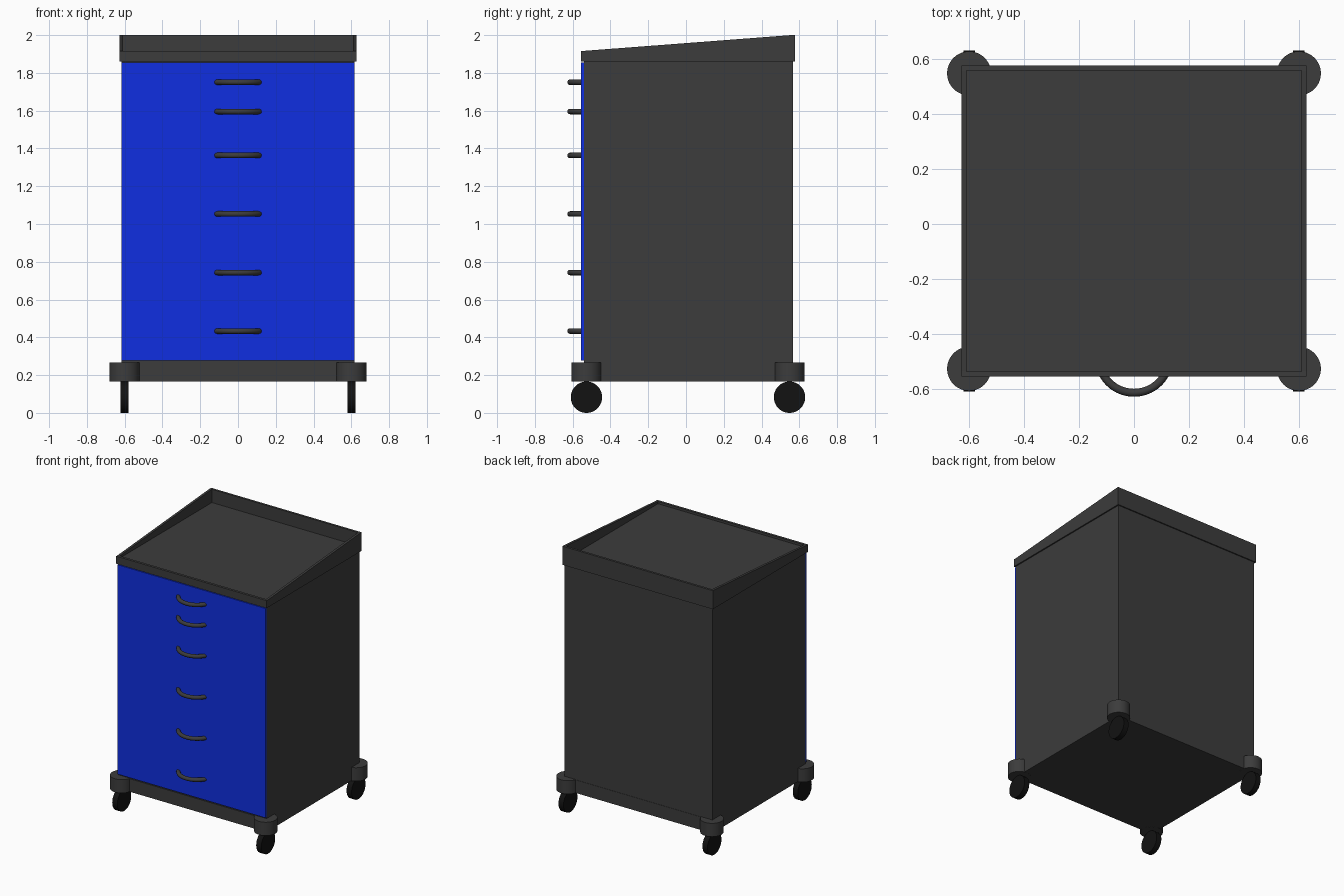
import bpy, bmesh, math
from mathutils import Matrix, Vector

if "Cube" in bpy.data.objects:
    bpy.data.objects.remove(bpy.data.objects["Cube"])


def material(name, rgb):
    m = bpy.data.materials.new(name)
    m.diffuse_color = (*rgb, 1)
    m.use_nodes = True
    m.node_tree.nodes["Principled BSDF"].inputs["Base Color"].default_value = m.diffuse_color
    return m


DARK = material("dark_grey", (0.045, 0.045, 0.045))
BLUE = material("blue", (0.005, 0.028, 0.75))
BLACK = material("black_rubber", (0.006, 0.006, 0.006))


def finish(name, bm, mat, smooth=False):
    bmesh.ops.recalc_face_normals(bm, faces=bm.faces)
    me = bpy.data.meshes.new(name)
    bm.to_mesh(me)
    bm.free()
    ob = bpy.data.objects.new(name, me)
    bpy.context.collection.objects.link(ob)
    me.materials.append(mat)
    if smooth:
        bpy.ops.object.select_all(action='DESELECT')
        ob.select_set(True)
        bpy.context.view_layer.objects.active = ob
        bpy.ops.object.shade_smooth_by_angle(angle=math.radians(40))
    return ob


def box(name, lo, hi, mat):
    lo, hi = Vector(lo), Vector(hi)
    bm = bmesh.new()
    bmesh.ops.create_cube(bm, size=1, matrix=Matrix.Translation((lo + hi) / 2)
                          @ Matrix.Diagonal((*(hi - lo), 1)))
    return finish(name, bm, mat)


def cylinder(name, centre, radius, depth, mat, axis='Z'):
    rot = Matrix.Rotation(math.pi / 2, 4, 'Y') if axis == 'X' else Matrix()
    bm = bmesh.new()
    bmesh.ops.create_cone(bm, cap_ends=True, segments=48, radius1=radius,
                          radius2=radius, depth=depth,
                          matrix=Matrix.Translation(centre) @ rot)
    return finish(name, bm, mat, True)


# Cabinet body, drawer face and base
box("cabinet_body", (-0.617, -0.54, 0.265), (0.617, 0.567, 1.86), DARK)
box("drawer_face", (-0.617, -0.555, 0.278), (0.617, -0.54, 1.855), BLUE)
box("base", (-0.617, -0.545, 0.167), (0.617, 0.569, 0.265), DARK)

# Corner bumpers and wheels
for fb, y in (("front", -0.527), ("back", 0.548)):
    for lr, x in (("left", -0.6), ("right", 0.6)):
        cylinder(f"{fb}_{lr}_bumper", (x, y, 0.2165), 0.08, 0.101, DARK)
        cylinder(f"{fb}_{lr}_wheel", (x, y, 0.083), 0.083, 0.042, BLACK, 'X')

# Sloped top tray: side profile extruded across the width
profile = [(-0.555, 1.86), (0.576, 1.86), (0.576, 2.0), (0.556, 2.0),
           (-0.535, 1.917), (-0.555, 1.917)]
bm = bmesh.new()
face = bm.faces.new([bm.verts.new((-0.627, y, z)) for y, z in profile])
ext = bmesh.ops.extrude_face_region(bm, geom=[face])["geom"]
bmesh.ops.translate(bm, vec=(1.254, 0, 0),
                    verts=[v for v in ext if isinstance(v, bmesh.types.BMVert)])
tray = finish("top_tray", bm, DARK)

# Recess cut into the tray
cutter = box("tray_cutter", (-0.609, -0.536, 1.9), (0.609, 0.559, 2.2), DARK)
cutter.hide_render = True
mod = tray.modifiers.new("recess", 'BOOLEAN')
mod.operation = 'DIFFERENCE'
mod.solver = 'EXACT'
mod.object = cutter
bpy.context.view_layer.objects.active = tray
bpy.ops.object.modifier_apply(modifier=mod.name)
bpy.data.objects.remove(cutter)


# Curved bar handles: round section swept along an arc
def handle(name, z, radius=0.129, tube=0.0145, yc=-0.485, steps=28, sides=16):
    half = math.acos((-0.545 - yc) / -radius)
    bm = bmesh.new()
    rings = []
    for i in range(steps + 1):
        a = half * (2 * i / steps - 1)
        ring = []
        for j in range(sides):
            b = 2 * math.pi * j / sides
            r = radius + tube * math.cos(b)
            ring.append(bm.verts.new((r * math.sin(a), yc - r * math.cos(a),
                                      z + tube * math.sin(b))))
        rings.append(ring)
    for p, q in zip(rings, rings[1:]):
        for j in range(sides):
            k = (j + 1) % sides
            bm.faces.new((p[j], p[k], q[k], q[j]))
    bm.faces.new(rings[0])
    bm.faces.new(rings[-1])
    finish(name, bm, DARK, True)


# One handle at the middle of each drawer, from the bottom up
z = 0.278
for n, height in enumerate((0.31, 0.31, 0.31, 0.31, 0.155, 0.155), 1):
    handle(f"drawer_handle_{n}", z + height / 2)
    z += height
